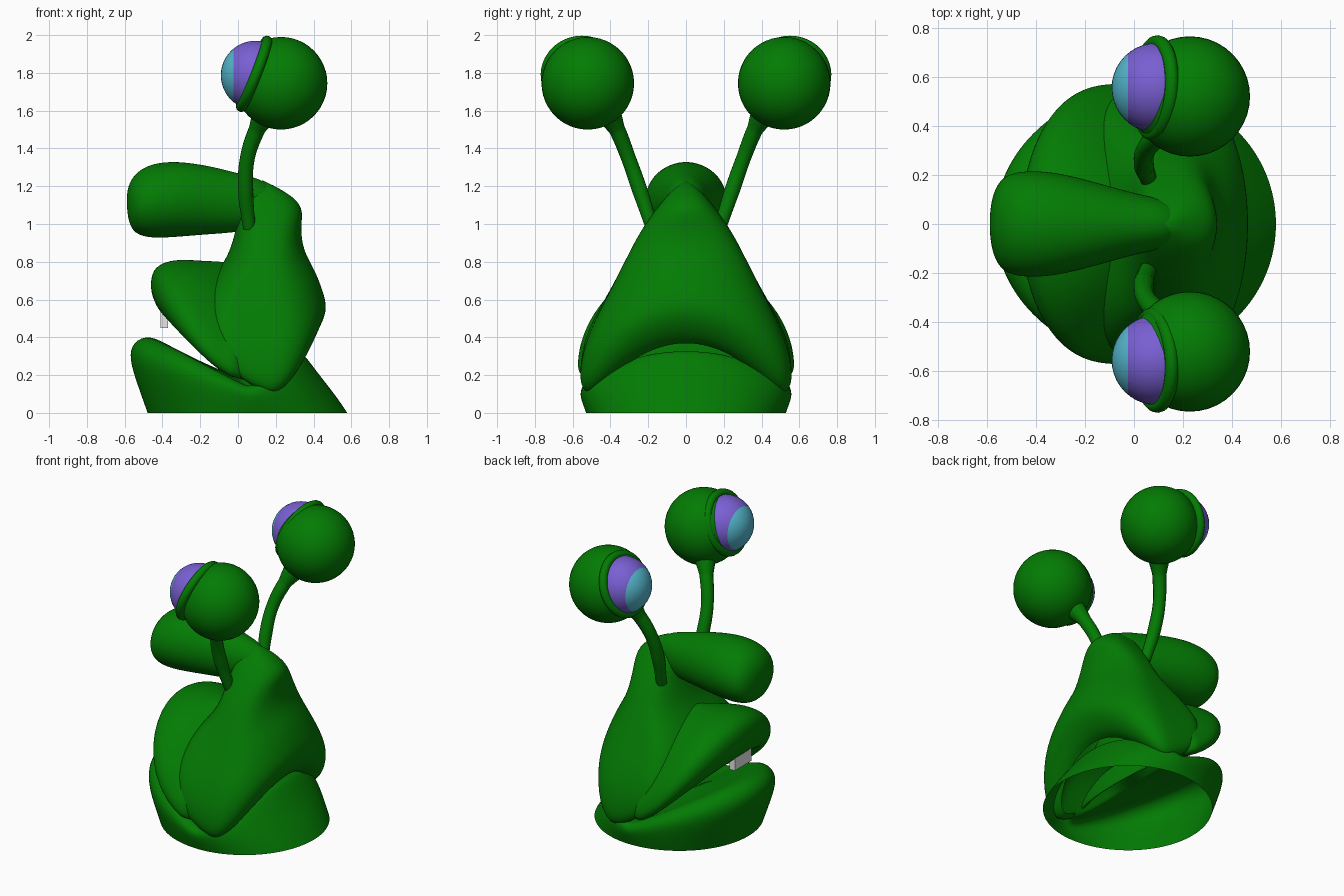
import bpy, bmesh
from math import sin, cos, pi
from mathutils import Vector

cube = bpy.data.objects.get("Cube")
if cube:
    bpy.data.objects.remove(cube)


def material(name, color):
    m = bpy.data.materials.new(name)
    m.use_nodes = True
    m.diffuse_color = (*color, 1)
    for node in m.node_tree.nodes:
        if node.type == 'BSDF_PRINCIPLED':
            node.inputs["Base Color"].default_value = (*color, 1)
    return m


GREEN = material("skin green", (0.001, 0.2, 0.001))
PURPLE = material("eye purple", (0.19, 0.115, 0.65))
TEAL = material("pupil teal", (0.09, 0.48, 0.62))
WHITE = material("tooth white", (0.8, 0.8, 0.8))


def finish(name, bm, mats, smooth=True):
    """Turn a bmesh into a shaded object."""
    bmesh.ops.recalc_face_normals(bm, faces=bm.faces)
    me = bpy.data.meshes.new(name)
    for f in bm.faces:
        f.smooth = smooth
    bm.to_mesh(me)
    bm.free()
    ob = bpy.data.objects.new(name, me)
    bpy.context.collection.objects.link(ob)
    for m in mats:
        me.materials.append(m)
    return ob


def loft(name, rings, start=None, end=None):
    """Skin a list of point rings, with optional end points, and soften it."""
    bm = bmesh.new()
    loops = [[bm.verts.new(p) for p in ring] for ring in rings]
    n = len(loops[0])
    for a, b in zip(loops, loops[1:]):
        for i in range(n):
            j = (i + 1) % n
            bm.faces.new((a[i], a[j], b[j], b[i]))
    for tip, loop in ((start, loops[0]), (end, loops[-1])):
        if tip:
            v = bm.verts.new(tip)
            for i in range(n):
                bm.faces.new((loop[i], loop[(i + 1) % n], v))
    ob = finish(name, bm, [GREEN])
    sub = ob.modifiers.new("soften", 'SUBSURF')
    sub.levels = sub.render_levels = 2
    return ob


def fold(xc, z_side, w, x_front, x_back, z_front, z_back,
         power=1.0, front=1.0, back=1.0, n=48):
    """Oval ring whose ends rise above its sides; low front/back values are boxier."""
    pts = []
    for i in range(n):
        c, s = cos(2 * pi * i / n), sin(2 * pi * i / n)
        x_end, z_end, square = (x_back, z_back, back) if c > 0 else (x_front, z_front, front)
        t = abs(c) ** square if abs(c) > 1e-6 else 0
        pts.append((xc + (x_end - xc) * t, w * s, z_side + (z_end - z_side) * t ** power))
    return pts


# Lower jaw, open underneath: side height, half width, front x, back x, front z, back z
jaw = [(0, .53, -.48, .58, 0, 0),
       (.05, .55, -.53, .52, .14, .09),
       (.1, .565, -.58, .44, .29, .19),
       (.13, .545, -.56, .38, .375, .27),
       (.14, .5, -.47, .34, .42, .32),
       (.12, .43, -.34, .3, .34, .34)]
loft("lower_jaw", [fold(.06, *r) for r in jaw], end=(0, 0, .18))

# Upper lip and cheeks, narrowing back under the hood
lip = [(.26, .35, -.2, .1, .5, .25),
       (.19, .5, -.37, .15, .49, .13),
       (.195, .56, -.42, .16, .54, .13),
       (.25, .583, -.467, .16, .64, .19),
       (.36, .545, -.46, .16, .745, .33),
       (.49, .445, -.41, .15, .795, .5),
       (.61, .33, -.31, .12, .815, .65),
       (.72, .18, -.2, .09, .805, .75)]
loft("upper_lip", [fold(-.05, *r, power=1.2, front=.78) for r in lip],
     start=(-.05, 0, .45), end=(-.05, 0, .8))

# Hooded back of the head, with a rounded lower edge
head = [(.12, .46, -.08, .33, .5, .37),
        (.09, .53, -.13, .38, .53, .39),
        (.16, .57, -.18, .445, .56, .47),
        (.33, .55, -.2, .475, .6, .56),
        (.5, .48, -.18, .445, .65, .66),
        (.65, .4, -.13, .405, .72, .76),
        (.8, .325, -.05, .345, .83, .86),
        (.95, .25, -.01, .33, .97, .98),
        (1.08, .16, .02, .35, 1.12, 1.09),
        (1.17, .085, .05, .27, 1.21, 1.16)]
loft("head",
     [fold(.15, *r, power=2.5, front=.35 if r[0] < .7 else .7, back=.78) for r in head],
     end=(.13, 0, 1.235))

# Nose: x, half width, bottom z, top z
nose = [(-.587, .05, 1.07, 1.17),
        (-.575, .13, .99, 1.22),
        (-.535, .2, .94, 1.28),
        (-.45, .22, .922, 1.325),
        (-.32, .215, .93, 1.335),
        (-.15, .17, .945, 1.31),
        (.02, .12, .955, 1.265),
        (.14, .1, 1.0, 1.235)]
loft("nose",
     [[(x, w * cos(2 * pi * i / 24),
        (lo + hi) / 2 + (hi - lo) / 2 * sin(2 * pi * i / 24)) for i in range(24)]
      for x, w, lo, hi in nose],
     start=(-.588, 0, 1.12), end=(.26, 0, 1.12))

# Single front tooth
bm = bmesh.new()
bmesh.ops.create_cube(bm, size=1)
bmesh.ops.scale(bm, vec=(.04, .18, .15), verts=bm.verts)
bmesh.ops.translate(bm, vec=(-.39, -.035, .525), verts=bm.verts)
finish("tooth", bm, [WHITE], smooth=False)


def ball(name, center, radius, mats, cut_x=None):
    """Sphere; faces in front of cut_x take the second material."""
    bm = bmesh.new()
    bmesh.ops.create_uvsphere(bm, u_segments=40, v_segments=24, radius=radius)
    bmesh.ops.translate(bm, vec=center, verts=bm.verts)
    if cut_x is not None:
        geom = bm.verts[:] + bm.edges[:] + bm.faces[:]
        bmesh.ops.bisect_plane(bm, geom=geom, plane_co=(cut_x, 0, 0), plane_no=(1, 0, 0))
        for f in bm.faces:
            f.material_index = int(f.calc_center_median().x < cut_x)
    return finish(name, bm, mats)


# Eyes on stalks, one on each side
stalk = [(.06, .18, .98, .85), (.04, .245, 1.18, 1.05), (.05, .305, 1.35, 1),
         (.1, .365, 1.5, 1.1), (.16, .43, 1.62, 2)]
for side, s in (("right", 1), ("left", -1)):
    ball(side + "_eyeball", (.228, s * .52, 1.745), .245, [GREEN])
    ball(side + "_iris", (.092, s * .555, 1.787), .183, [PURPLE, TEAL], cut_x=-.025)

    # Eyelid rim around the iris
    normal = Vector((-.92, s * .06, .36))
    bpy.ops.mesh.primitive_torus_add(
        location=(.085, s * .555, 1.795), major_radius=.187, minor_radius=.028,
        major_segments=40, minor_segments=12,
        rotation=normal.to_track_quat('Z', 'Y').to_euler())
    lid = bpy.context.object
    lid.name = side + "_eyelid"
    lid.data.materials.append(GREEN)
    bpy.ops.object.shade_smooth()

    # Curved stalk flaring into the eyeball
    cu = bpy.data.curves.new(side + "_eye_stalk", 'CURVE')
    cu.dimensions = '3D'
    cu.bevel_depth = .04
    cu.bevel_resolution = 4
    cu.use_fill_caps = True
    sp = cu.splines.new('BEZIER')
    sp.bezier_points.add(len(stalk) - 1)
    for bp, (x, y, z, r) in zip(sp.bezier_points, stalk):
        bp.co = (x, s * y, z)
        bp.radius = r
        bp.handle_left_type = bp.handle_right_type = 'AUTO'
    cu.materials.append(GREEN)
    bpy.context.collection.objects.link(bpy.data.objects.new(cu.name, cu))
